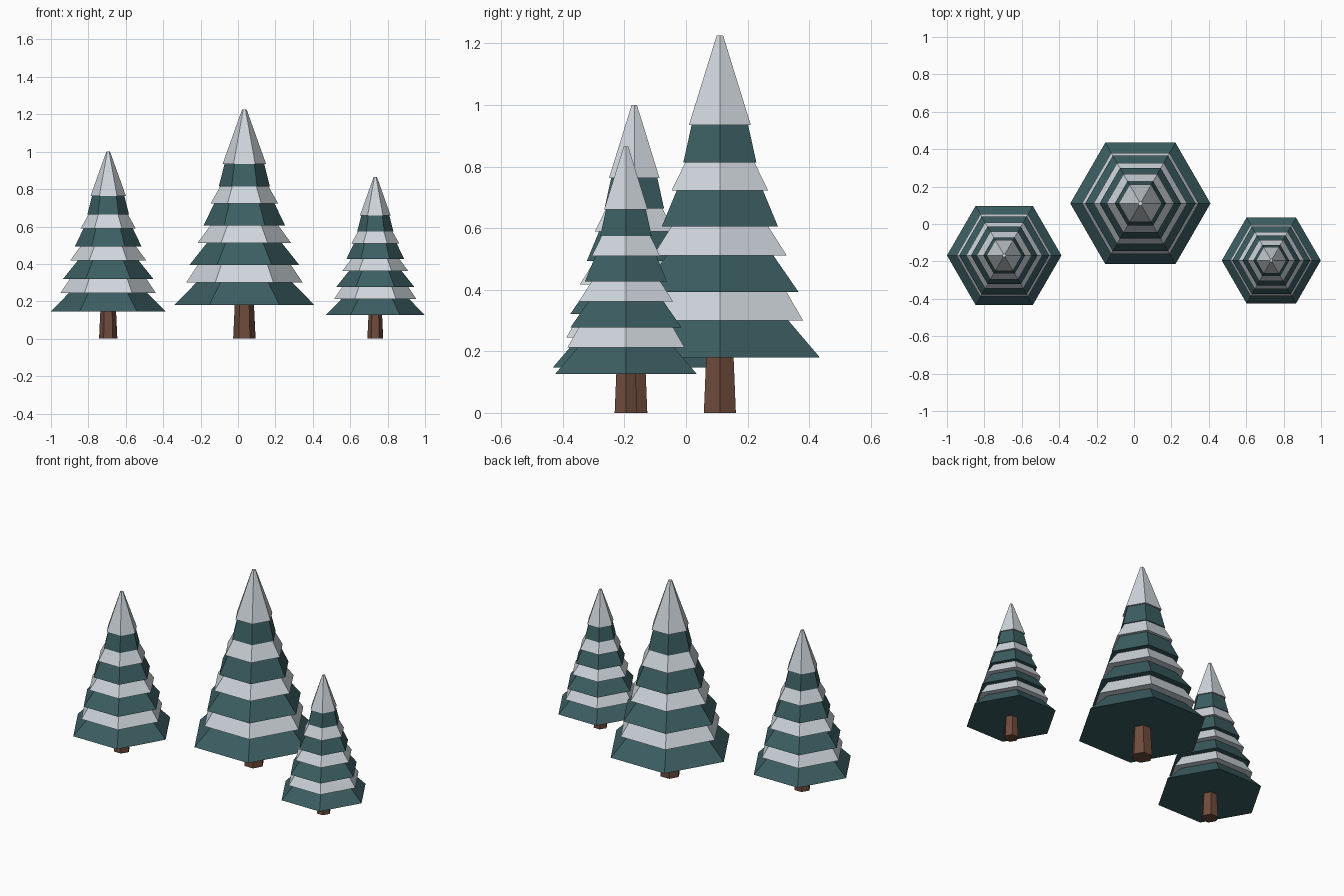
import bpy, bmesh
from math import cos, sin, pi

SIDES = 6

cube = bpy.data.objects.get("Cube")
if cube:
    bpy.data.objects.remove(cube, do_unlink=True)


def material(name, rgb):
    mat = bpy.data.materials.new(name)
    mat.use_nodes = True
    mat.diffuse_color = (*rgb, 1)
    bsdf = next(n for n in mat.node_tree.nodes if n.type == 'BSDF_PRINCIPLED')
    bsdf.inputs["Base Color"].default_value = (*rgb, 1)
    bsdf.inputs["Roughness"].default_value = 0.9
    return mat


needles = material("needle_green", (0.045, 0.112, 0.121))
snow = material("snow_white", (0.62, 0.67, 0.71))
bark = material("bark_brown", (0.155, 0.071, 0.045))


def lathe(name, profile, mats, location, scale, rule=lambda i: 0):
    """Six-sided solid from (radius, height) rings, capped at both ends."""
    bm = bmesh.new()
    rings = [[bm.verts.new((r * cos(2 * pi * k / SIDES),
                            r * sin(2 * pi * k / SIDES), z))
              for k in range(SIDES)] for r, z in profile]
    bm.faces.new(rings[0][::-1]).material_index = rule(0)
    bm.faces.new(rings[-1]).material_index = rule(len(rings) - 2)
    for i, (low, high) in enumerate(zip(rings, rings[1:])):
        for k in range(SIDES):
            n = (k + 1) % SIDES
            face = bm.faces.new((low[k], low[n], high[n], high[k]))
            face.material_index = rule(i)
    bm.normal_update()
    mesh = bpy.data.meshes.new(name)
    bm.to_mesh(mesh)
    bm.free()
    for mat in mats:
        mesh.materials.append(mat)
    obj = bpy.data.objects.new(name, mesh)
    obj.location = location
    obj.scale = (scale,) * 3
    bpy.context.collection.objects.link(obj)


# Tiers from the ground up: lower height, lower radius, upper radius
tiers = [(0.18, 0.375, 0.257), (0.30, 0.312, 0.25),
         (0.393, 0.295, 0.2), (0.512, 0.25, 0.182),
         (0.605, 0.218, 0.162), (0.722, 0.181, 0.13),
         (0.813, 0.137, 0.106), (0.935, 0.116, 0.012)]
tops = [t[0] for t in tiers[1:]] + [1.226]
foliage = []
for (z, wide, narrow), top in zip(tiers, tops):
    foliage += [(wide, z), (narrow, top)]


# Even strips are slopes, odd strips the underside of the tier above
def tier_colour(strip):
    return ((strip + 1) // 2) % 2


trunk = [(0.06, 0), (0.051, 0.19)]

# Three trees of one design: middle, left side, right side
for label, x, y, size in (("middle", 0.034, 0.11, 1.0),
                          ("small", 0.734, -0.195, 0.706),
                          ("medium", -0.694, -0.168, 0.816)):
    lathe(label + "_tree_trunk", trunk, [bark], (x, y, 0), size)
    lathe(label + "_tree_foliage", foliage, [needles, snow],
          (x, y, 0), size, tier_colour)
